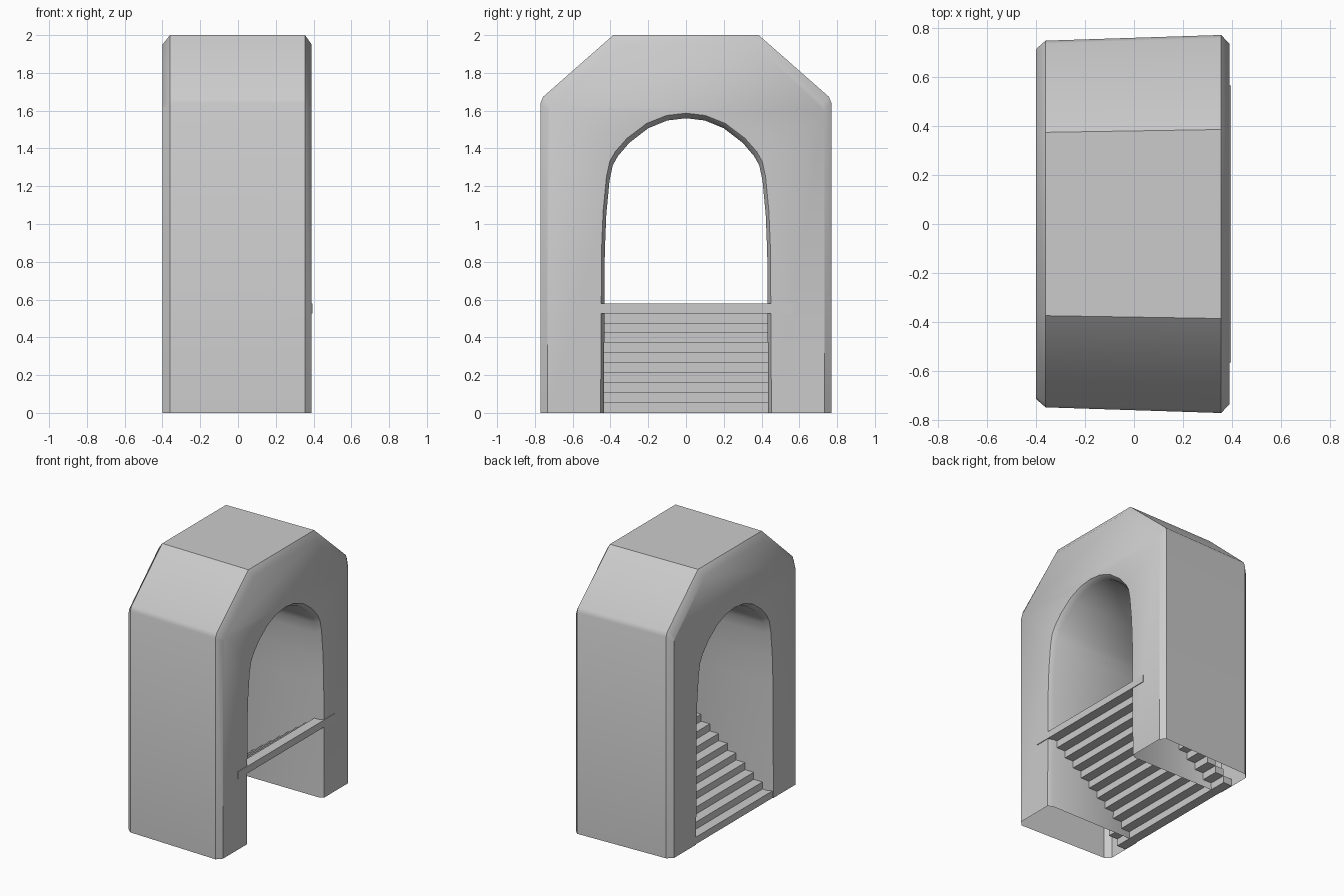
import bpy, bmesh, math

if "Cube" in bpy.data.objects:
    bpy.data.objects.remove(bpy.data.objects["Cube"])

def finish(name, bm, smooth=None):
    bmesh.ops.recalc_face_normals(bm, faces=bm.faces)
    mesh = bpy.data.meshes.new(name)
    bm.to_mesh(mesh)
    bm.free()
    ob = bpy.data.objects.new(name, mesh)
    bpy.context.collection.objects.link(ob)
    if smooth:
        bpy.ops.object.select_all(action='DESELECT')
        ob.select_set(True)
        bpy.context.view_layer.objects.active = ob
        bpy.ops.object.shade_smooth_by_angle(angle=math.radians(smooth))
    return ob

def mirrored(half):
    # half profile runs from the +y foot up to the centre
    return half + [(-y, z) for y, z in reversed(half) if y > 0]

# Half profiles (y, z) of the outside and of the opening
OUTER = mirrored([(.77, 0), (.77, 1.64), (.757, 1.673), (.385, 2.0)])
ARCH = mirrored([(.435, 0), (.43, .85), (.422, 1.05), (.405, 1.23), (.388, 1.31),
                 (.36, 1.36), (.3, 1.43), (.2, 1.507), (.1, 1.548), (0, 1.56)])

# Cross-sections along the passage: x, outer y and z scale, arch y and z scale
STATIONS = [(-.40, .925, .975, 1.04, 1.017), (-.36, .97, 1, 1, 1),
            (.355, 1, 1, 1, 1), (.39, .952, .975, 1.04, 1.017)]

# Arch wall: outer shell and passage lining, open underneath
bm = bmesh.new()
outer_loops, arch_loops = [], []
for x, oy, oz, ay, az in STATIONS:
    outer_loops.append([bm.verts.new((x, y * oy, z * oz)) for y, z in OUTER])
    arch_loops.append([bm.verts.new((x, y * ay, z * az)) for y, z in ARCH])
for loops in (outer_loops, arch_loops):
    for a, b in zip(loops, loops[1:]):
        for i in range(len(a) - 1):
            bm.faces.new((a[i], a[i + 1], b[i + 1], b[i]))
for k in (0, -1):
    bm.faces.new(outer_loops[k] + arch_loops[k][::-1])
finish("arch_wall", bm, 38)

# Stairs: floating blocks that run into the side walls
COUNT, HALF_WIDTH, X0, X1, TOP = 11, .565, -.395, .395, .58
run, rise = (X1 - X0) / COUNT, TOP / COUNT
bm = bmesh.new()
for i in range(COUNT):
    verts = bmesh.ops.create_cube(bm, size=1)['verts']
    bmesh.ops.scale(bm, vec=(run, 2 * HALF_WIDTH, rise), verts=verts)
    bmesh.ops.translate(bm, vec=(X0 + run * (i + .5), 0, rise * (i + .5)), verts=verts)
finish("stairs", bm)
